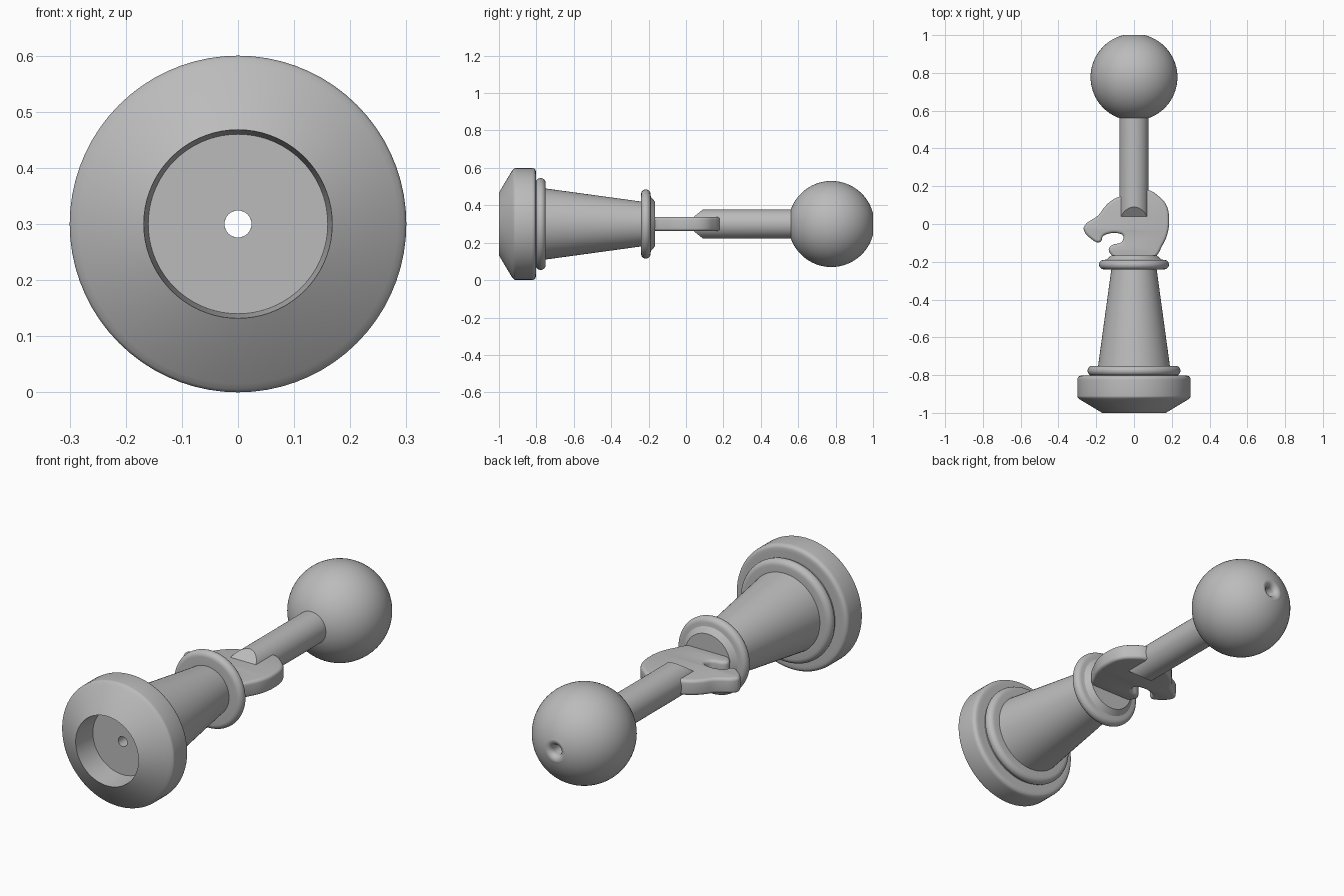
import bpy, bmesh, math
from mathutils import Vector

if "Cube" in bpy.data.objects:
    bpy.data.objects.remove(bpy.data.objects["Cube"], do_unlink=True)

AXIS_Z = 0.3
BORE = 0.024

grey = bpy.data.materials.new("plain grey")
grey.use_nodes = True
grey.diffuse_color = (0.5, 0.5, 0.5, 1)
grey.node_tree.nodes["Principled BSDF"].inputs["Base Color"].default_value = (0.5, 0.5, 0.5, 1)


def arc(r, y, radius, start, end, steps=8):
    """Profile points on an arc; angle 0 points outward, 90 points to +y."""
    angles = [math.radians(start + (end - start) * i / steps) for i in range(steps + 1)]
    return [(r + radius * math.cos(a), y + radius * math.sin(a)) for a in angles]


def lathe(profile, segments=72):
    """Spin a closed (radius, y) profile around the lengthwise axis."""
    bm = bmesh.new()
    verts = [bm.verts.new((r, y, AXIS_Z)) for r, y in profile]
    edges = [bm.edges.new((verts[i - 1], verts[i])) for i in range(len(verts))]
    bmesh.ops.spin(bm, geom=verts + edges, cent=(0, 0, AXIS_Z), axis=(0, 1, 0),
                   angle=2 * math.pi, steps=segments)
    bmesh.ops.remove_doubles(bm, verts=bm.verts, dist=1e-5)
    bmesh.ops.recalc_face_normals(bm, faces=bm.faces)
    return bm


def select_only(obj):
    bpy.ops.object.select_all(action="DESELECT")
    obj.select_set(True)
    bpy.context.view_layer.objects.active = obj


def finish(obj):
    obj.data.materials.clear()
    obj.data.materials.append(grey)
    select_only(obj)
    bpy.ops.object.shade_smooth_by_angle(angle=math.radians(32))


def add_object(name, bm):
    mesh = bpy.data.meshes.new(name)
    bm.to_mesh(mesh)
    bm.free()
    obj = bpy.data.objects.new(name, mesh)
    bpy.context.collection.objects.link(obj)
    return obj


# Pedestal: recessed foot, ring, tapered column and collar
pedestal = [(BORE, -0.88), (0.16, -0.88), (0.168, -1.0), (0.285, -0.93)]
pedestal += arc(0.285, -0.91, 0.015, -50, 0, 4)
pedestal += [(0.3, -0.825)] + arc(0.28, -0.823, 0.02, 20, 80, 4) + [(0.27, -0.803)]
pedestal += [(0.235, -0.803)] + arc(0.22, -0.777, 0.026, -60, 90) + [(0.19, -0.751)]
pedestal += [(0.12, -0.24)] + arc(0.16, -0.215, 0.025, -90, 90, 12)
pedestal += [(0.145, -0.188), (0.12, -0.166), (BORE, -0.166)]
finish(add_object("pedestal", lathe(pedestal)))

# Handle: rod with a wedge cut tip, shaved flat where it meets the head
rod_r, tip_y = 0.0775, 0.035
bm = lathe([(BORE, tip_y), (rod_r, tip_y), (rod_r, 0.58), (BORE, 0.58)])
for side in (1, -1):
    cut = bmesh.ops.bisect_plane(
        bm, geom=bm.verts[:] + bm.edges[:] + bm.faces[:],
        plane_co=(0, 0.09, AXIS_Z + side * rod_r),
        plane_no=Vector((0, -0.04, side * 0.05)).normalized(), clear_outer=True)
    rim = [e for e in cut["geom_cut"] if isinstance(e, bmesh.types.BMEdge)]
    bmesh.ops.edgeloop_fill(bm, edges=rim)
bmesh.ops.recalc_face_normals(bm, faces=bm.faces)
finish(add_object("handle_rod", bm))

# Ball with a rounded bore mouth
ball_r, ball_y = 0.23, 0.777
ball = [(BORE, 0.56)] + arc(0, ball_y, ball_r, -83, 77, 40)
ball += arc(BORE + 0.025, 0.975, 0.025, 75, 180, 8)
finish(add_object("handle_ball", lathe(ball)))

# Horse head: flat profile with rounded edges
outline = [
    (-0.1, -0.18), (-0.122, -0.16), (-0.133, -0.143), (-0.13, -0.124), (-0.108, -0.108),
    (-0.072, -0.1), (-0.058, -0.083), (-0.058, -0.062), (-0.075, -0.051), (-0.15, -0.056),
    (-0.166, -0.068), (-0.173, -0.09), (-0.19, -0.098), (-0.222, -0.082), (-0.264, -0.036),
    (-0.264, -0.013), (-0.19, 0.045), (-0.153, 0.093), (-0.11, 0.13), (-0.06, 0.15),
    (0, 0.165), (0.06, 0.181), (0.085, 0.177), (0.127, 0.15), (0.17, 0.103), (0.186, 0.03),
    (0.176, -0.056), (0.148, -0.118), (0.115, -0.172), (0.1, -0.18)]
curve = bpy.data.curves.new("horse_head", "CURVE")
curve.dimensions = "2D"
curve.fill_mode = "BOTH"
curve.resolution_u = 4
curve.extrude = 0.0225
curve.bevel_depth = 0.015
curve.offset = -0.015
curve.bevel_resolution = 3
spline = curve.splines.new("BEZIER")
spline.bezier_points.add(len(outline) - 1)
spline.use_cyclic_u = True
for point, (x, y) in zip(spline.bezier_points, outline):
    point.co = (x, y, 0)
    point.handle_left_type = point.handle_right_type = "AUTO"
head = bpy.data.objects.new("horse_head", curve)
head.location.z = AXIS_Z
bpy.context.collection.objects.link(head)
select_only(head)
bpy.ops.object.convert(target="MESH")
head = bpy.context.view_layer.objects.active
bm = bmesh.new()
bm.from_mesh(head.data)
bmesh.ops.remove_doubles(bm, verts=bm.verts, dist=1e-5)
bmesh.ops.recalc_face_normals(bm, faces=bm.faces)
bm.to_mesh(head.data)
bm.free()

# Bore through the head
bpy.ops.mesh.primitive_cylinder_add(vertices=48, radius=BORE, depth=0.8,
                                    location=(0, 0, AXIS_Z), rotation=(math.pi / 2, 0, 0))
cutter = bpy.context.object
cutter.name = "bore_cutter"
cutter.hide_render = True
select_only(head)
bore = head.modifiers.new("bore", "BOOLEAN")
bore.operation = "DIFFERENCE"
bore.solver = "EXACT"
bore.object = cutter
bpy.ops.object.modifier_apply(modifier="bore")
bpy.data.objects.remove(cutter, do_unlink=True)
finish(head)
